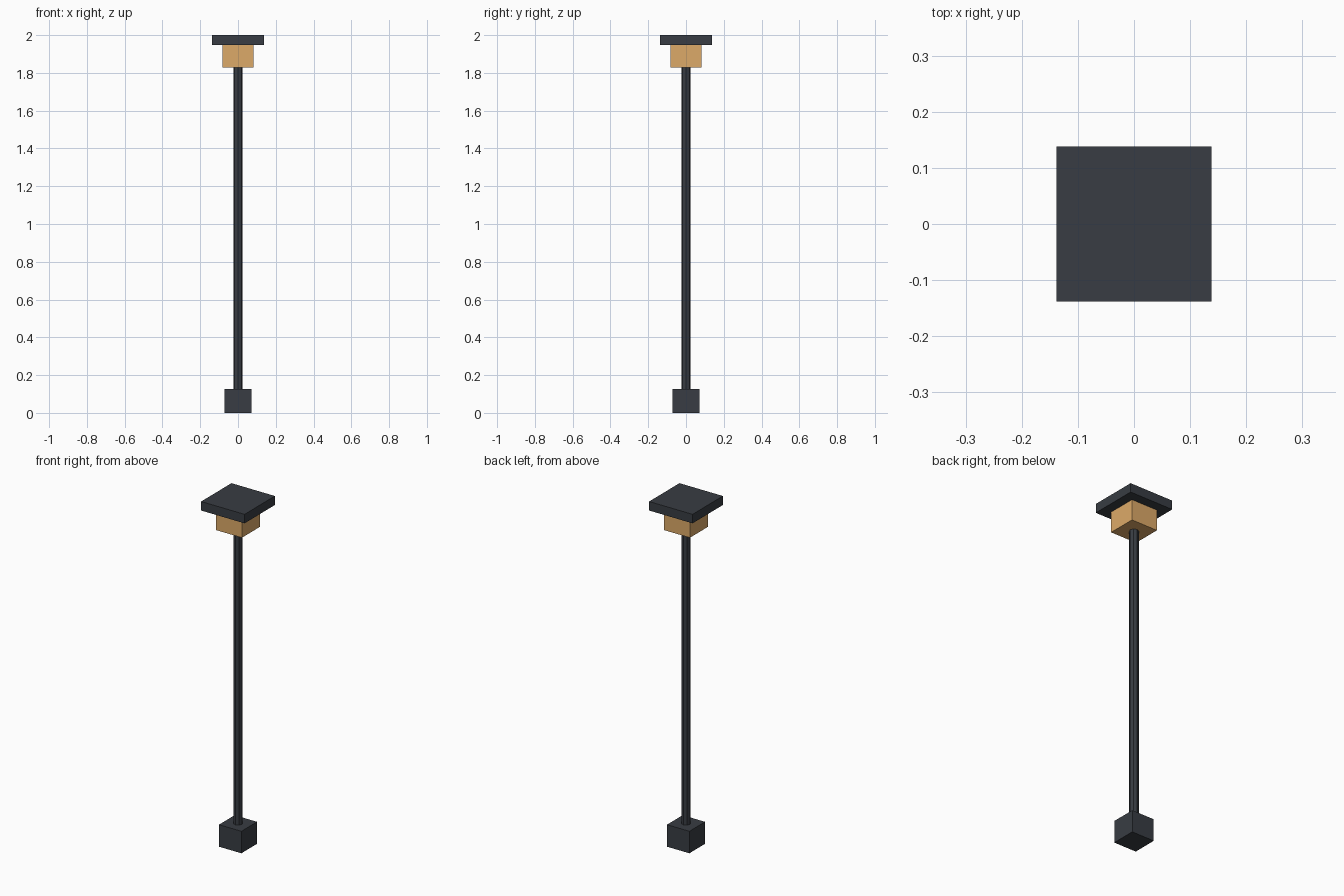
import bpy

if "Cube" in bpy.data.objects:
    bpy.data.objects.remove(bpy.data.objects["Cube"])


def material(name, rgb):
    m = bpy.data.materials.new(name)
    m.diffuse_color = (*rgb, 1.0)
    m.use_nodes = True
    m.node_tree.nodes["Principled BSDF"].inputs["Base Color"].default_value = m.diffuse_color
    return m


dark_metal = material("dark_metal", (0.04, 0.046, 0.056))
warm_glass = material("warm_glass", (0.72, 0.40, 0.14))


def finish(name, mat):
    ob = bpy.context.object
    ob.name = name
    ob.data.materials.append(mat)
    return ob


def block(name, width, z0, z1, mat):
    bpy.ops.mesh.primitive_cube_add(size=1, location=(0, 0, (z0 + z1) / 2))
    bpy.context.object.scale = (width, width, z1 - z0)
    bpy.ops.object.transform_apply(location=False, rotation=False, scale=True)
    return finish(name, mat)


# Square foot
block("base", 0.143, 0.0, 0.127, dark_metal)

# Slim eight-sided pole
z0, z1 = 0.127, 1.829
bpy.ops.mesh.primitive_cylinder_add(vertices=8, radius=0.025, depth=z1 - z0,
                                    location=(0, 0, (z0 + z1) / 2))
finish("pole", dark_metal)

# Lamp head and overhanging cap
block("lamp", 0.166, 1.829, 1.948, warm_glass)
block("cap", 0.277, 1.948, 2.0, dark_metal)
